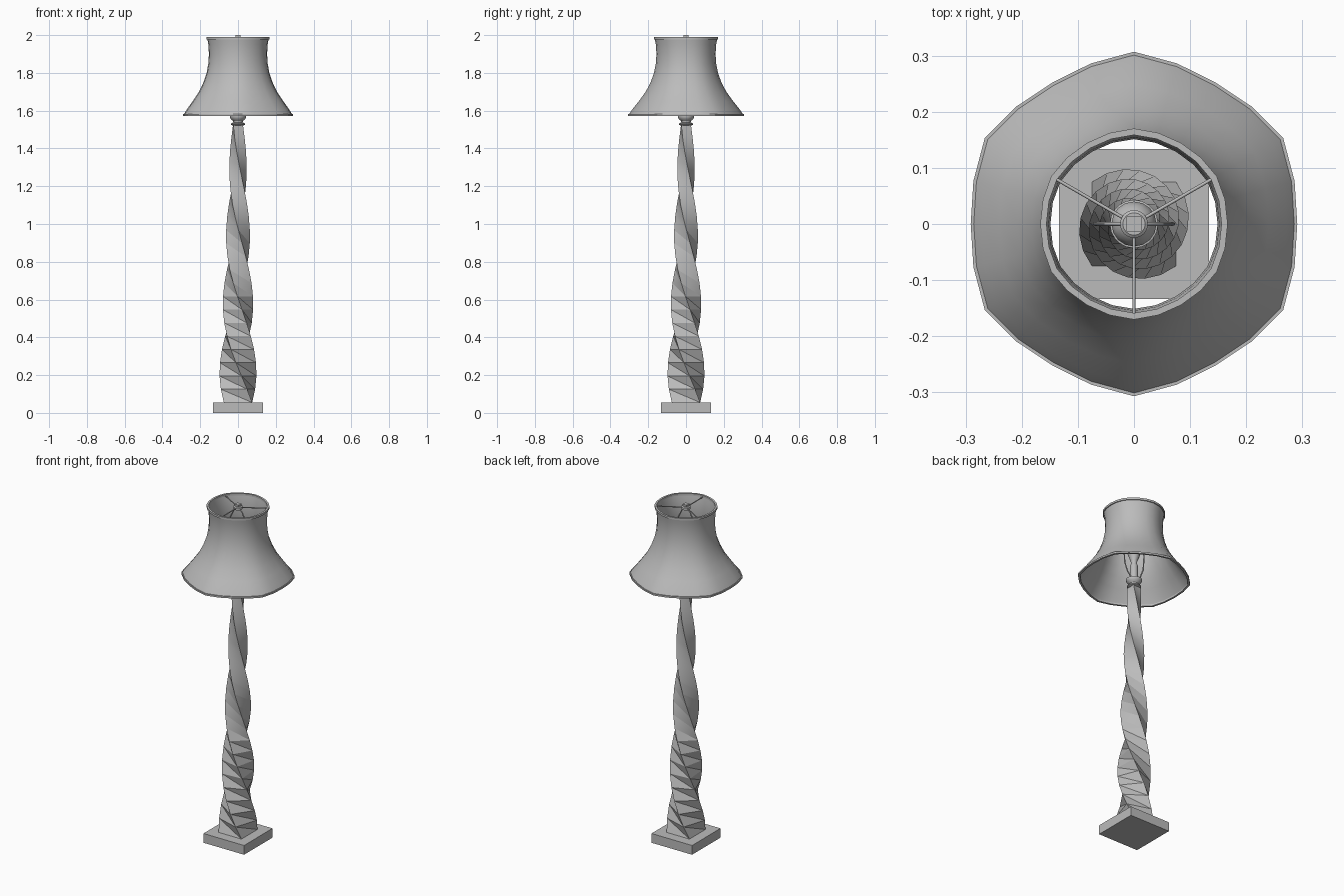
import bpy, bmesh
from math import sin, cos, pi, radians, tau
from mathutils import Vector

if "Cube" in bpy.data.objects:
    bpy.data.objects.remove(bpy.data.objects["Cube"], do_unlink=True)

GREY = (0.5, 0.5, 0.5, 1)
grey = bpy.data.materials.new("plain grey")
grey.use_nodes = True
grey.diffuse_color = GREY
grey.node_tree.nodes["Principled BSDF"].inputs["Base Color"].default_value = GREY


def finish(bm, name, angle=30):
    """Turn a bmesh into a shaded, coloured object."""
    bmesh.ops.recalc_face_normals(bm, faces=bm.faces)
    mesh = bpy.data.meshes.new(name)
    bm.to_mesh(mesh)
    bm.free()
    mesh.materials.append(grey)
    obj = bpy.data.objects.new(name, mesh)
    bpy.context.collection.objects.link(obj)
    bpy.ops.object.select_all(action="DESELECT")
    obj.select_set(True)
    bpy.context.view_layer.objects.active = obj
    bpy.ops.object.shade_smooth_by_angle(angle=radians(angle))
    return obj


def box(name, sx, sy, z0, z1):
    bm = bmesh.new()
    bmesh.ops.create_cube(bm, size=1)
    for v in bm.verts:
        v.co = Vector((v.co.x * sx, v.co.y * sy, z0 + (v.co.z + 0.5) * (z1 - z0)))
    return finish(bm, name)


def loft(name, profile, sides=24, shape=lambda r, a: r, closed=False, angle=30):
    """Join rings of (radius, height); closed profiles make a hollow ring."""
    bm = bmesh.new()
    rings = []
    for r, z in profile:
        angles = [tau * i / sides for i in range(sides)]
        rings.append([bm.verts.new((shape(r, a) * cos(a), shape(r, a) * sin(a), z))
                      for a in angles])
    pairs = list(zip(rings, rings[1:]))
    if closed:
        pairs.append((rings[-1], rings[0]))
    else:
        bm.faces.new(rings[0])
        bm.faces.new(rings[-1])
    for low, high in pairs:
        for i in range(sides):
            j = (i + 1) % sides
            bm.faces.new((low[i], low[j], high[j], high[i]))
    return finish(bm, name, angle)


def wire(name, points, radius, smooth=False):
    curve = bpy.data.curves.new(name, "CURVE")
    curve.dimensions = "3D"
    curve.bevel_depth = radius
    curve.bevel_resolution = 1
    curve.use_fill_caps = True
    spline = curve.splines.new("POLY")
    spline.points.add(len(points) - 1)
    for p, co in zip(spline.points, points):
        p.co = (*co, 1)
    curve.materials.append(grey)
    obj = bpy.data.objects.new(name, curve)
    bpy.context.collection.objects.link(obj)
    return obj


# Square foot
box("base_plinth", 0.267, 0.267, 0, 0.055)

# Tapered square column with one full twist, triangulated along the valleys
bm = bmesh.new()
STEPS = 21
rings = []
for s in range(STEPS + 1):
    t = s / STEPS
    r = 0.106 + (0.036 - 0.106) * t
    turn = pi / 4 - tau * t
    rings.append([bm.verts.new((r * cos(turn + k * pi / 2), r * sin(turn + k * pi / 2),
                                0.055 + 1.475 * t)) for k in range(4)])
for low, high in zip(rings, rings[1:]):
    for k in range(4):
        n = (k + 1) % 4
        bm.faces.new((low[k], low[n], high[k]))
        bm.faces.new((low[n], high[n], high[k]))
bm.faces.new(rings[0])
bm.faces.new(rings[-1])
finish(bm, "twisted_column")

# Collar, cup and lamp holder above the column
loft("collar", [(0.03, 1.522), (0.038, 1.526), (0.038, 1.532), (0.026, 1.537)], 20)
loft("cup", [(0.024, 1.535), (0.026, 1.545), (0.038, 1.556), (0.043, 1.566),
             (0.043, 1.574), (0.022, 1.578)], 20)
loft("lamp_holder", [(0.021, 1.576), (0.021, 1.66), (0.017, 1.67)], 16)

# Bulb
loft("bulb", [(0.016, 1.668), (0.018, 1.69), (0.03, 1.72), (0.04, 1.75), (0.04, 1.77),
              (0.034, 1.79), (0.02, 1.805), (0.006, 1.81)], 16, angle=60)

# Wire harp carrying the shade
half = [(0.02, 1.585), (0.045, 1.61), (0.065, 1.66), (0.07, 1.74),
        (0.066, 1.83), (0.05, 1.91), (0.025, 1.96), (0, 1.975)]
path = [(x, 0, z) for x, z in half] + [(-x, 0, z) for x, z in half[-2::-1]]
wire("harp", path, 0.0035)

# Finial and hub
loft("hub", [(0.025, 1.972), (0.025, 1.986), (0.02, 1.99)], 16)
box("finial", 0.026, 0.026, 1.988, 2.0)

# Three spokes
for k in range(3):
    a = radians(30 + 120 * k)
    wire(f"spoke_{k + 1}", [(r * cos(a), r * sin(a), 1.98) for r in (0.015, 0.16)], 0.003)


# Bell shade: round at the top, softly six-sided at the bottom
def six_sided(r, a):
    blend = min(1, max(0, (r - 0.15) / 0.14))
    corner = abs(((a - pi / 6) / (pi / 3) + 0.5) % 1 - 0.5) * 2
    return r * (1 + (0.015 + 0.04 * blend) * max(0, 1 - corner) ** 1.6)


outer = [(0.288, 1.578), (0.272, 1.605), (0.24, 1.65), (0.207, 1.7), (0.183, 1.75),
         (0.166, 1.8), (0.157, 1.85), (0.154, 1.9), (0.157, 1.95), (0.163, 1.985)]
inner = [(r - 0.005, z) for r, z in reversed(outer)]
loft("shade", outer + inner, 24, six_sided, closed=True, angle=35)


# Trim bands on both rims
def trim(name, r, z0, z1):
    loft(name, [(r, z0), (r, z1), (r - 0.011, z1), (r - 0.011, z0)], 24,
         six_sided, closed=True)


trim("top_trim", 0.167, 1.978, 1.99)
trim("bottom_trim", 0.291, 1.572, 1.582)
